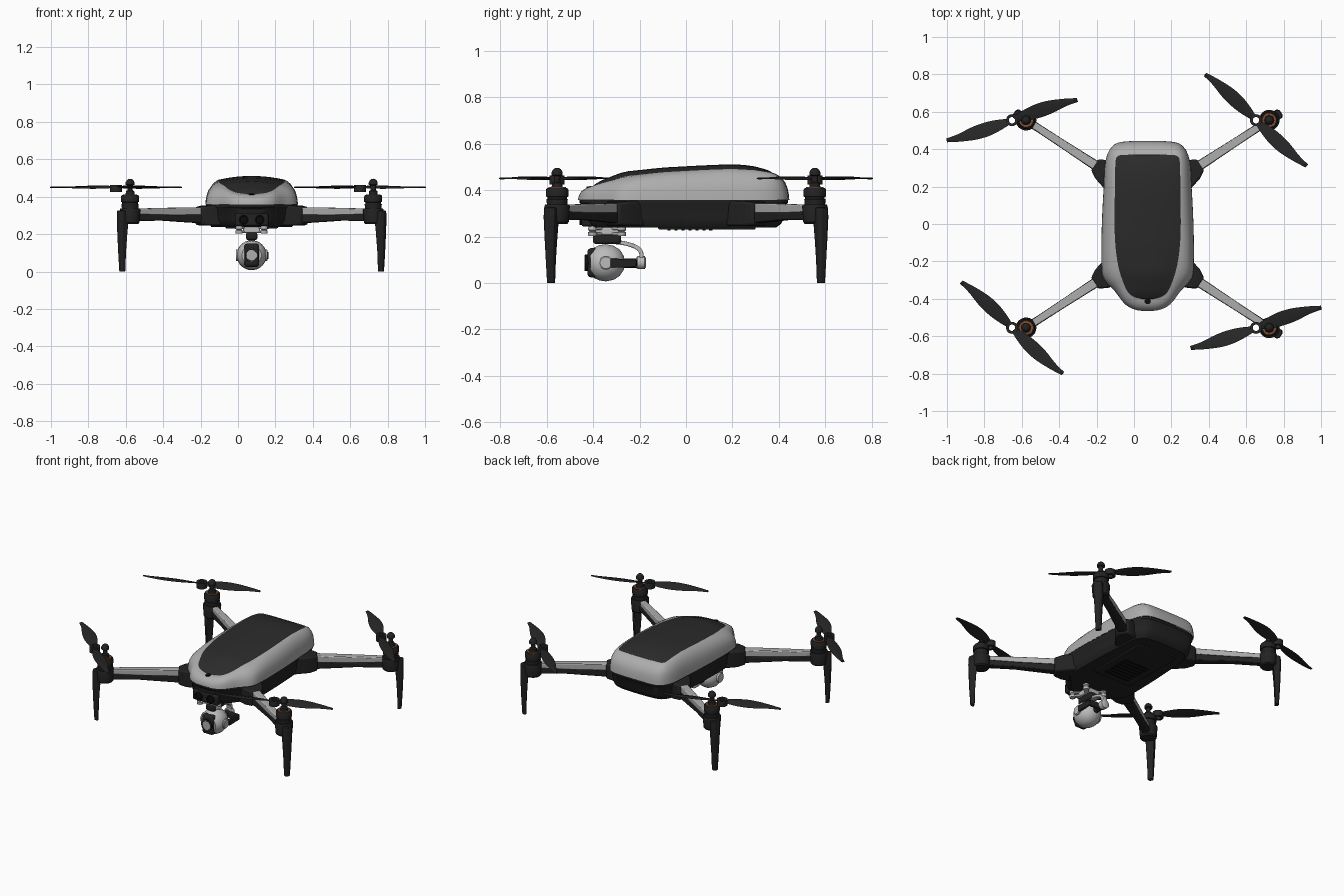
import bpy, bmesh, math
from mathutils import Vector, Matrix

if "Cube" in bpy.data.objects:
    bpy.data.objects.remove(bpy.data.objects["Cube"])

CX = 0.073  # the airframe sits slightly off centre between the propellers


def material(name, r, g, b):
    m = bpy.data.materials.new(name)
    m.diffuse_color = (r, g, b, 1)
    m.use_nodes = True
    m.node_tree.nodes["Principled BSDF"].inputs["Base Color"].default_value = m.diffuse_color
    return m


GREY = material("light grey shell", 0.42, 0.42, 0.42)
PANEL = material("charcoal panel", 0.024, 0.024, 0.024)
DARK = material("dark plastic", 0.016, 0.016, 0.016)
PROP = material("propeller black", 0.02, 0.02, 0.02)
SILVER = material("gimbal silver", 0.5, 0.5, 0.5)
LENS = material("lens black", 0.004, 0.004, 0.005)
COPPER = material("copper", 0.25, 0.08, 0.03)


def build(name, verts, faces, mats, ids=None, bevel=0):
    bm = bmesh.new()
    vs = [bm.verts.new(v) for v in verts]
    for k, f in enumerate(faces):
        bm.faces.new([vs[i] for i in f]).material_index = ids[k] if ids else 0
    bmesh.ops.remove_doubles(bm, verts=bm.verts, dist=1e-5)
    bmesh.ops.recalc_face_normals(bm, faces=bm.faces)
    me = bpy.data.meshes.new(name)
    bm.to_mesh(me)
    bm.free()
    for m in mats:
        me.materials.append(m)
    ob = bpy.data.objects.new(name, me)
    bpy.context.collection.objects.link(ob)
    if bevel:
        b = ob.modifiers.new("bevel", 'BEVEL')
        b.width, b.segments, b.limit_method = bevel, 2, 'ANGLE'
    return ob


def skin(rings, start=0):
    """Faces joining equal rings, closed at both ends."""
    n = len(rings[0])
    f = [[start + a * n + i, start + a * n + (i + 1) % n, start + (a + 1) * n + (i + 1) % n, start + (a + 1) * n + i]
         for a in range(len(rings) - 1) for i in range(n)]
    f += [[start + i for i in range(n)], [start + (len(rings) - 1) * n + i for i in range(n)]]
    return [v for r in rings for v in r], f


def loft(name, rings, mat, bevel=0):
    v, f = skin(rings)
    return build(name, v, f, [mat], None, bevel)


def box(name, x, y, z, mat, bevel=0):
    return loft(name, [[(x[0], y[0], c), (x[1], y[0], c), (x[1], y[1], c), (x[0], y[1], c)] for c in z], mat, bevel)


def beam(name, a, b, secs, mat, bevel=0):
    """Box sections (t, half width, z low, z high) along the plan line a-b."""
    a, b = Vector(a), Vector(b)
    d = (b - a).normalized()
    n = Vector((-d.y, d.x))
    rings = []
    for t, w, z0, z1 in secs:
        p = a.lerp(b, t)
        l, r = p + n * w, p - n * w
        rings.append([(l.x, l.y, z0), (r.x, r.y, z0), (r.x, r.y, z1), (l.x, l.y, z1)])
    return loft(name, rings, mat, bevel)


def lathe(name, prof, loc, mat, axis='Z', n=32):
    rot = {'Z': Matrix(), 'Y': Matrix.Rotation(math.pi / 2, 4, 'X'), 'X': Matrix.Rotation(math.pi / 2, 4, 'Y')}[axis]
    m = Matrix.Translation(loc) @ rot
    rings = [[m @ Vector((max(r, 1e-4) * math.cos(2 * math.pi * i / n), max(r, 1e-4) * math.sin(2 * math.pi * i / n), z))
              for i in range(n)] for r, z in prof]
    return loft(name, rings, mat)


def smooth(pts, k=3):
    """Catmull-Rom resampling of a point row."""
    p = [Vector(q) for q in pts]
    out = []
    for i in range(len(p) - 1):
        a, b, c, d = p[max(i - 1, 0)], p[i], p[i + 1], p[min(i + 2, len(p) - 1)]
        for s in range(k):
            t = s / k
            out.append(0.5 * (2 * b + (c - a) * t + (2 * a - 5 * b + 4 * c - d) * t * t + (3 * b - a - 3 * c + d) * t ** 3))
    return out + [p[-1]]


def interp(tab, y):
    if y <= tab[0][0]:
        return tab[0][1]
    for (a, za), (b, zb) in zip(tab, tab[1:]):
        if y <= b:
            return za + (zb - za) * (y - a) / (b - a)
    return tab[-1][1]


# Upper shell: half outlines of the base and of the dark top panel, rear to nose
BASE = smooth([(0, .445), (.13, .44), (.19, .415), (.225, .34), (.235, .2), (.245, 0), (.247, -.2),
               (.235, -.29), (.175, -.36), (.12, -.43), (.06, -.46), (0, -.465)])
RIM = smooth([(0, .37), (.12, .37), (.16, .362), (.172, .33), (.175, .2), (.177, 0), (.172, -.12),
              (.158, -.22), (.135, -.30), (.105, -.365), (.06, -.395), (0, -.402)])
RIMZ = [(-.402, .415), (-.365, .43), (-.26, .46), (-.1, .477), (.1, .488), (.2, .491), (.3, .486), (.37, .475)]
SIDE = [(0, 0), (.03, .2), (.1, .42), (.22, .63), (.5, .85), (.8, .96), (1, 1)]
ACROSS = [.8, .6, .4, .2, 0]
verts, faces, ids = [], [], []
cols = 2 * (len(SIDE) + len(ACROSS)) - 1
for b, r in zip(BASE, RIM):
    rz = interp(RIMZ, r.y)
    dome = .02 * math.sqrt(max(0, min(1, (.37 - r.y) / .12, (r.y + .402) / .12)))
    half = [(b.lerp(r, f).x, b.lerp(r, f).y, .358 + (rz - .358) * h) for f, h in SIDE]
    half += [(r.x * f, r.y, rz + dome * (1 - f * f)) for f in ACROSS]
    verts += [(CX - x, y, z) for x, y, z in half] + [(CX + x, y, z) for x, y, z in half[-2::-1]]
for i in range(len(BASE) - 1):
    for j in range(cols - 1):
        k = i * cols + j
        faces.append([k, k + 1, k + cols + 1, k + cols])
        ids.append(1 if len(SIDE) - 1 <= j < cols - len(SIDE) else 0)
build("upper_shell", verts, faces, [GREY, PANEL], ids)
lathe("power_button", [(.017, 0), (.017, .008), (0, .01)], (CX, -.412, .407), LENS, n=20)

# Lower body
plan = [(p.x, p.y) for p in BASE] + [(-p.x, p.y) for p in BASE[-2:0:-1]]
loft("lower_body", [[(CX + x * s, y * s, z) for x, y in plan]
                    for s, z in [(.985, .36), (.985, .345), (.965, .335), (.95, .28), (.92, .255), (.87, .238)]], DARK)
# Battery plate and cooling slats on the underside
box("belly_plate", (CX - .14, CX + .14), (-.12, .3), (.231, .242), DARK, .004)
for i in range(7):
    y = -.08 + i * .03
    box("vent_slat", (CX - .09, CX + .09), (y, y + .014), (.227, .235), LENS)

# Front sensor block with two eyes
box("sensor_block", (CX - .09, CX + .09), (-.45, -.36), (.243, .31), DARK, .01)
for s in (-1, 1):
    lathe("sensor_eye", [(.027, 0), (.027, .012), (.02, .012), (.018, .006), (0, .008)],
          (CX + s * .043, -.446, .276), LENS, 'Y', 24)


# One corner: root bracket, arm, motor pod, leg and motor
def corner(sx, sy):
    root, tip = (CX + .22 * sx, .275 * sy), (CX + .65 * sx, .555 * sy)
    nm = ("front" if sy < 0 else "rear") + ("_right_" if sx > 0 else "_left_")
    beam(nm + "arm_bracket", root, tip, [(-.12, .085, .245, .355), (.06, .06, .245, .352), (.15, .034, .25, .345)], DARK, .01)
    beam(nm + "arm_top", root, tip, [(.0, .025, .30, .344), (.5, .022, .30, .341), (.97, .018, .305, .336)], GREY, .005)
    beam(nm + "arm_underside", root, tip, [(.0, .028, .255, .305), (.4, .024, .266, .305), (.6, .022, .272, .305),
                                           (.97, .021, .27, .31)], DARK, .006)
    x, y = tip
    lathe(nm + "motor_pod", [(.044, .255), (.05, .262), (.055, .33), (.052, .338), (0, .338)], (x, y, 0), DARK)
    lathe(nm + "motor", [(.044, .335), (.046, .36), (.042, .362), (.042, .37), (.048, .372), (.048, .402),
                         (.043, .41), (0, .41)], (x, y, 0), DARK)
    lathe(nm + "motor_coils", [(.026, .408), (.027, .413), (.037, .413), (.039, .408)], (x, y, 0), COPPER)
    lathe(nm + "motor_shaft", [(.024, .41), (.022, .43), (.014, .435), (.014, .46), (.024, .464), (.024, .476),
                               (.017, .489), (.008, .495), (0, .496)], (x, y, 0), DARK, n=24)
    d = Vector((.838 * sx, .546 * sy))
    n = Vector((-d.y, d.x))
    rings = []
    for z, r0, r1, w in [(0, .04, .064, .017), (.1, .038, .07, .02), (.2, .032, .074, .024), (.28, .025, .076, .027), (.325, .02, .074, .027)]:
        rings.append([(x + d.x * r + n.x * t, y + d.y * r + n.y * t, z)
                      for r, t in [(r0, -w), (r1 - .01, -w), (r1, -w * .5), (r1, w * .5), (r1 - .01, w), (r0, w)]])
    loft(nm + "landing_leg", rings, DARK, .003)


# Two-blade propeller with an open hub ring
def propeller(name, x, y, angle, hand):
    secs = smooth([(.018, -.014, .018), (.085, -.028, .034), (.15, -.034, .042), (.22, -.031, .038),
                   (.3, -.019, .022), (.366, -.017, .004)], 4)
    verts, faces = [], []
    for turn in (0, math.pi):
        m = Matrix.Translation((x, y, .45)) @ Matrix.Rotation(math.radians(angle) + turn, 4, 'Z')
        rings = []
        for u, lo, hi in secs:
            pitch = .3 - .55 * u
            ring = [(lo, 0), (lo * .5 + hi * .5, .005), (hi, 0), (lo * .5 + hi * .5, -.003)]
            rings.append([m @ Vector((u, v * hand, h + v * pitch)) for v, h in ring])
        v, f = skin(rings, len(verts))
        verts, faces = verts + v, faces + f
    build(name + "_blades", verts, faces, [PROP])
    n, prof = 24, [(.017, .425), (.032, .425), (.032, .463), (.017, .463)]
    v = [(x + r * math.cos(2 * math.pi * i / n), y + r * math.sin(2 * math.pi * i / n), z) for i in range(n) for r, z in prof]
    f = [[4 * i + j, 4 * i + (j + 1) % 4, 4 * ((i + 1) % n) + (j + 1) % 4, 4 * ((i + 1) % n) + j]
         for i in range(n) for j in range(4)]
    build(name + "_hub", v, f, [PROP])


for sx in (-1, 1):
    for sy in (-1, 1):
        corner(sx, sy)
        diag = sx * sy < 0
        propeller("propeller", sx * .652, sy * .555, 18.2 if diag else -43, 1 if diag else -1)

# Gimbal mount: two crossed plates with dampers
gy = -.34
for s in (-1, 1):
    for z in (.206, .228):
        beam("gimbal_cross", (CX - .07, gy - .065 * s), (CX + .07, gy + .065 * s),
             [(0, .014, z, z + .012), (1, .014, z, z + .012)], SILVER, .003)
    for t in (-1, 1):
        lathe("damper", [(.017, .202), (.019, .206), (.019, .218), (.012, .222), (.019, .228), (.017, .245)],
              (CX + .067 * s, gy + .063 * t, 0), SILVER, n=16)
box("gimbal_plate", (CX - .045, CX + .045), (gy - .055, gy + .055), (.207, .238), SILVER, .006)
box("yaw_motor", (CX - .03, CX + .03), (-.4, -.28), (.168, .21), DARK, .01)

# Curved gimbal arm and roll motor
path = smooth([(-.33, .178), (-.27, .172), (-.215, .155), (-.193, .13), (-.192, .095)])
rings = []
for i, p in enumerate(path):
    t = (path[min(i + 1, len(path) - 1)] - path[max(i - 1, 0)]).normalized()
    q = Vector((-t.y, t.x)) * .009
    rings.append([(CX - .018, p.x - q.x, p.y - q.y), (CX + .018, p.x - q.x, p.y - q.y),
                  (CX + .018, p.x + q.x, p.y + q.y), (CX - .018, p.x + q.x, p.y + q.y)])
loft("gimbal_arm", rings, SILVER, .004)
lathe("roll_motor", [(.02, -.02), (.028, -.015), (.028, .015), (.024, .02)], (CX, -.193, .088), SILVER, 'Y', 24)
lathe("roll_axle", [(.02, 0), (.02, .07)], (CX, -.205, .085), DARK, 'Y', 24)
beam("yoke_back", (CX - .01, -.225), (CX + .085, -.225), [(0, .013, .068, .103), (1, .013, .068, .103)], DARK, .005)
beam("yoke_side", (CX + .083, -.215), (CX + .083, -.325), [(0, .008, .068, .103), (1, .008, .066, .105)], DARK, .004)

# Camera ball, dark face and lens
cam = (CX, -.345, .087)
lathe("camera_ball", [(0, -.082), (.03, -.077), (.056, -.06), (.073, -.034), (.08, 0), (.076, .028), (.066, .05), (.052, .066), (0, .068)],
      cam, SILVER, 'Y', 40)
for s in (-1, 1):
    lathe("pitch_cap", [(.03, -.012), (.03, .008), (.025, .012)], (CX + .073 * s, -.345, .087), SILVER, 'X', 24)
box("camera_face", (CX - .04, CX + .04), (-.425, -.36), (.024, .15), DARK, .015)
lathe("camera_lens", [(.036, .07), (.036, .09), (.029, .09), (.027, .083), (.012, .087), (0, .088)], cam, LENS, 'Y')
lathe("lens_ring", [(.031, .089), (.034, .0915), (.036, .089)], cam, GREY, 'Y')

# Smooth shading with sharp creases
for ob in bpy.data.objects:
    ob.select_set(True)
    bpy.context.view_layer.objects.active = ob
bpy.ops.object.shade_smooth_by_angle(angle=math.radians(35))
